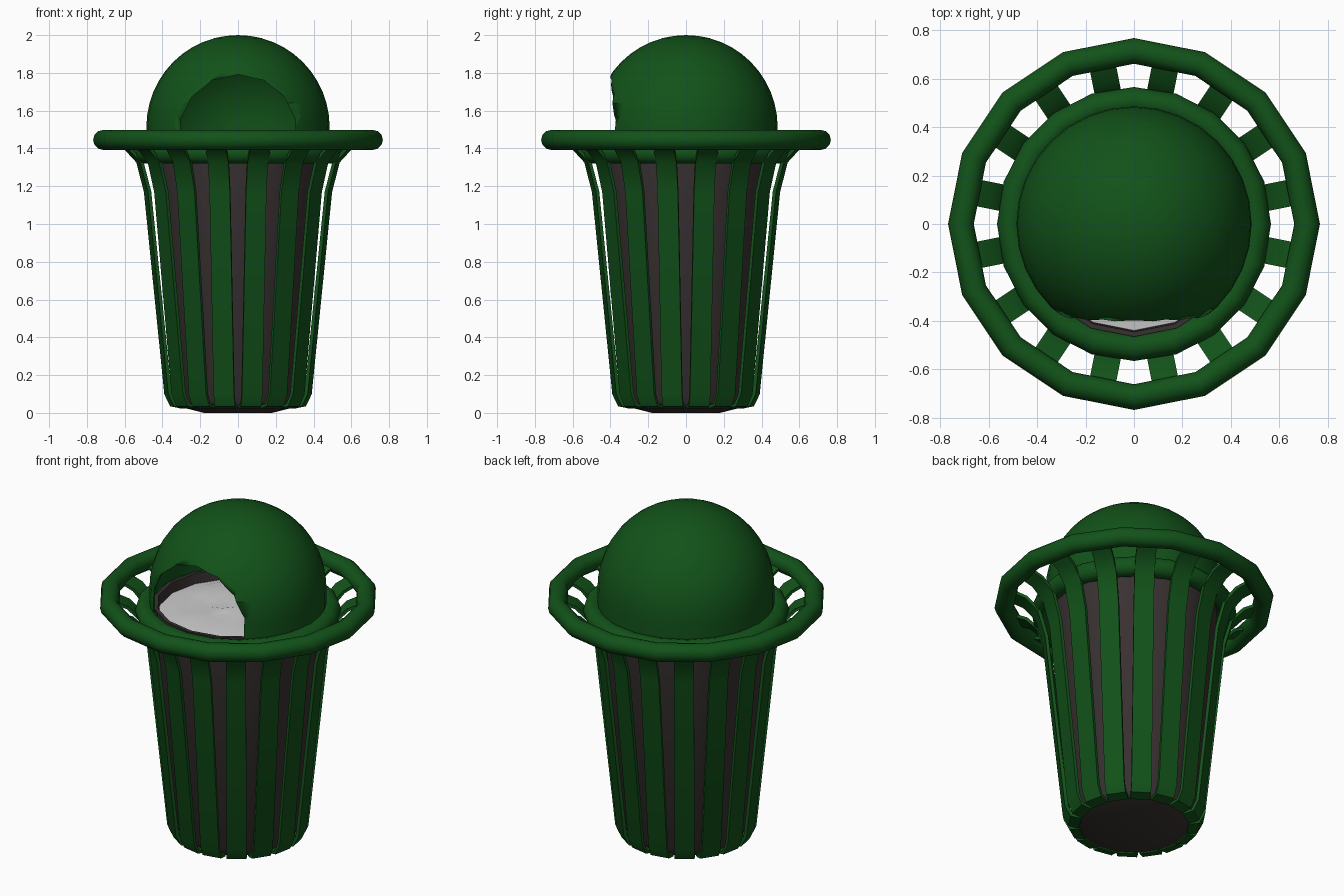
import bpy, bmesh, math, random
from math import sin, cos, pi

if "Cube" in bpy.data.objects:
    bpy.data.objects.remove(bpy.data.objects["Cube"])

random.seed(4)


def material(name, rgb):
    m = bpy.data.materials.new(name)
    m.diffuse_color = (*rgb, 1)
    m.use_nodes = True
    m.node_tree.nodes["Principled BSDF"].inputs["Base Color"].default_value = m.diffuse_color
    return m


GREEN = material("green_paint", (0.006, 0.085, 0.010))
DARK = material("dark_liner", (0.042, 0.031, 0.031))


def finish(name, bm, mat=None, angle=40):
    bmesh.ops.remove_doubles(bm, verts=bm.verts, dist=1e-5)
    bmesh.ops.recalc_face_normals(bm, faces=bm.faces)
    me = bpy.data.meshes.new(name)
    bm.to_mesh(me)
    bm.free()
    ob = bpy.data.objects.new(name, me)
    bpy.context.collection.objects.link(ob)
    if mat:
        me.materials.append(mat)
    smooth(ob, angle)
    return ob


def smooth(ob, angle):
    bpy.ops.object.select_all(action='DESELECT')
    ob.select_set(True)
    bpy.context.view_layer.objects.active = ob
    bpy.ops.object.shade_smooth_by_angle(angle=math.radians(angle))


def revolve(name, profile, n, mat=None, closed=False, angle=40):
    """Spin an (r, z) profile around the z axis; points with r = 0 become poles."""
    bm = bmesh.new()
    rings = []
    for r, z in profile:
        if r < 1e-6:
            rings.append([bm.verts.new((0, 0, z))] * n)
        else:
            rings.append([bm.verts.new((r * cos(2 * pi * i / n), r * sin(2 * pi * i / n), z))
                          for i in range(n)])
    pairs = list(zip(rings, rings[1:]))
    if closed:
        pairs.append((rings[-1], rings[0]))
    for a, b in pairs:
        for i in range(n):
            j = (i + 1) % n
            vs = list(dict.fromkeys((a[i], a[j], b[j], b[i])))
            if len(vs) > 2:
                bm.faces.new(vs)
    return finish(name, bm, mat, angle)


def ring(name, major, minor, z, n):
    circle = [(major + minor * cos(2 * pi * k / 12), z + minor * sin(2 * pi * k / 12))
              for k in range(12)]
    return revolve(name, circle, n, GREEN, closed=True, angle=60)


# Outer guard ring and inner collar ring
ring("outer_ring", 0.714, 0.053, 1.445, 16)
ring("collar_ring", 0.51, 0.055, 1.375, 20)

# Tapered liner: thin-walled bucket with shallow dished underside
revolve("liner", [(0, 0), (0.18, 0.0), (0.30, 0.03), (0.335, 0.08), (0.455, 1.32), (0.465, 1.42),
                  (0.445, 1.42), (0.435, 1.32), (0.315, 0.09), (0, 0.05)], 16, DARK)

# Sixteen bent slats
slat_path = [(0.295, 0.032), (0.35, 0.042), (0.378, 0.10), (0.488, 1.17),
             (0.53, 1.33), (0.60, 1.405), (0.69, 1.445)]
HALF, THICK = 0.055, 0.018
bm = bmesh.new()
for k in range(16):
    a = 2 * pi * (k + 0.5) / 16
    sections = []
    for i, (r, z) in enumerate(slat_path):
        p, q = slat_path[max(i - 1, 0)], slat_path[min(i + 1, len(slat_path) - 1)]
        dr, dz = q[0] - p[0], q[1] - p[1]
        l = math.hypot(dr, dz)
        nr, nz = dz / l * THICK / 2, -dr / l * THICK / 2
        sec = []
        for s, t in ((1, -1), (1, 1), (-1, 1), (-1, -1)):
            rr, zz, w = r + s * nr, z + s * nz, t * HALF
            sec.append(bm.verts.new((rr * cos(a) - w * sin(a), rr * sin(a) + w * cos(a), zz)))
        sections.append(sec)
    for s0, s1 in zip(sections, sections[1:]):
        for i in range(4):
            j = (i + 1) % 4
            bm.faces.new((s0[i], s0[j], s1[j], s1[i]))
    bm.faces.new(sections[0])
    bm.faces.new(sections[-1])
finish("slats", bm, GREEN, 35)

# Domed lid: double-walled hemisphere with a short skirt
R, CZ, T = 0.485, 1.515, 0.012
arc = [i * pi / 2 / 12 for i in range(13)]
outer = [(R, 1.40)] + [(R * cos(t), CZ + R * sin(t)) for t in arc[:-1]] + [(0, CZ + R)]
inner = [(0, CZ + R - T)] + [((R - T) * cos(t), CZ + (R - T) * sin(t))
                             for t in reversed(arc[:-1])] + [(R - T, 1.40)]
lid = revolve("domed_lid", outer + inner, 32, GREEN, closed=True)

# Front opening cut through the lid
bm = bmesh.new()
ends = [[bm.verts.new((0.312 * sin(2 * pi * i / 14), y, 1.48 + 0.312 * cos(2 * pi * i / 14)))
         for i in range(14)] for y in (-0.9, 0.0)]
for i in range(14):
    j = (i + 1) % 14
    bm.faces.new((ends[0][i], ends[0][j], ends[1][j], ends[1][i]))
bm.faces.new(ends[0])
bm.faces.new(ends[1])
cutter = finish("opening_cutter", bm)
cutter.hide_render = True
mod = lid.modifiers.new("opening", 'BOOLEAN')
mod.operation, mod.solver, mod.object = 'DIFFERENCE', 'EXACT', cutter
smooth(lid, 40)
bpy.context.view_layer.objects.active = lid
bpy.ops.object.modifier_apply(modifier="opening")
bpy.data.objects.remove(cutter)

# Slightly crumpled fill inside the liner
fill = revolve("bag_fill", [(0.44, 1.36), (0.36, 1.375), (0.27, 1.385), (0.18, 1.38),
                            (0.09, 1.39), (0, 1.385)], 16, None, angle=60)
for v in fill.data.vertices:
    if math.hypot(v.co.x, v.co.y) < 0.4:
        v.co.z += random.uniform(-0.012, 0.012)
